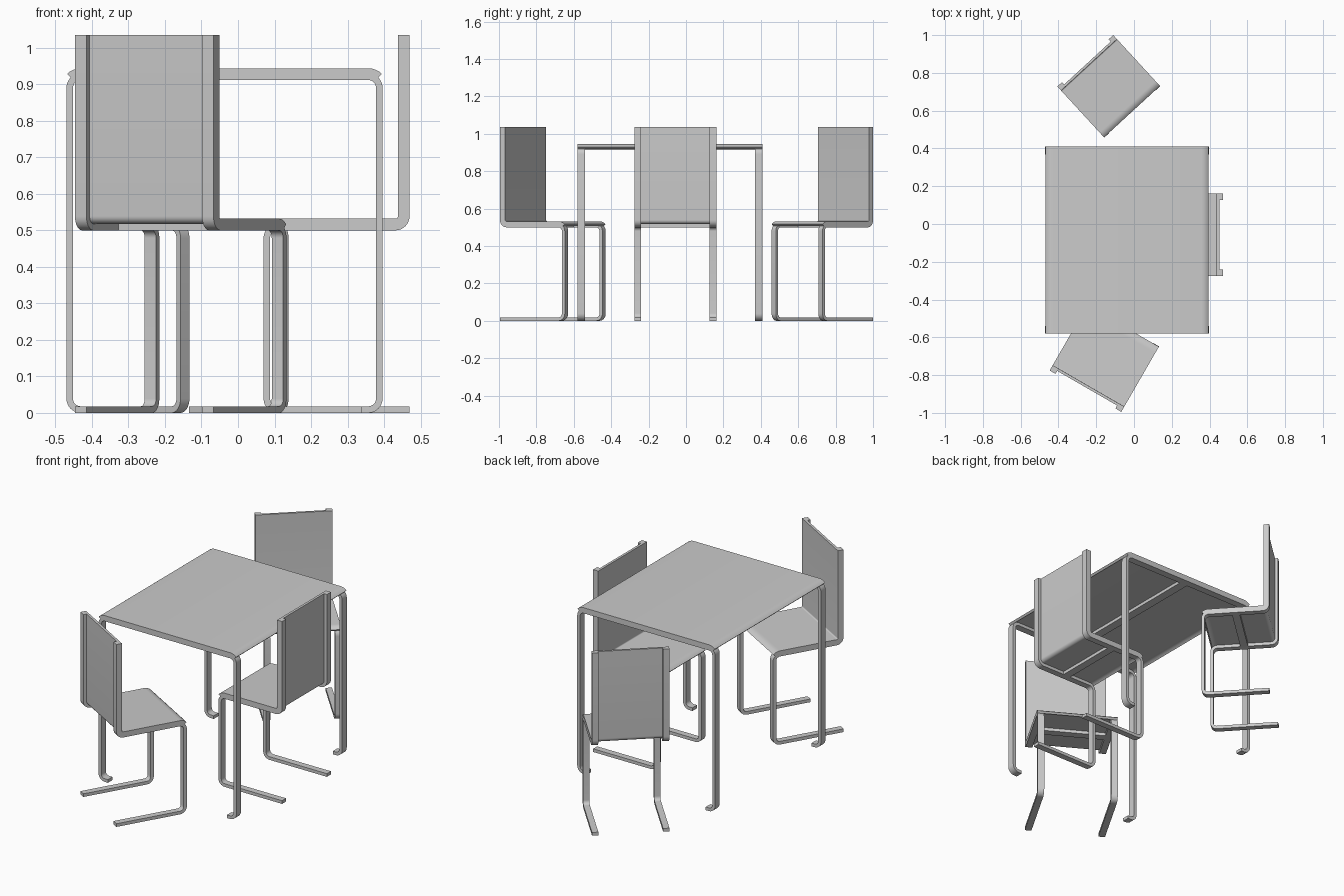
import bpy, bmesh
from math import radians
from mathutils import Matrix, Vector

if "Cube" in bpy.data.objects:
    bpy.data.objects.remove(bpy.data.objects["Cube"])

T = 0.018      # bar thickness
S = 0.014      # sheet thickness
R = 0.03       # bend radius at bar centre line
W = 0.036      # bar width
SEG = 8        # segments per bend


def bent_path(corners):
    """Fillet every inner corner; return (point, left normal) pairs in the x-z plane."""
    c = [Vector(p) for p in corners]
    d = [(b - a).normalized() for a, b in zip(c, c[1:])]
    left = lambda v: Vector((-v.y, v.x))
    out = [(c[0], left(d[0]))]
    for i in range(1, len(c) - 1):
        a, b = d[i - 1], d[i]
        sign = 1 if a.cross(b) > 0 else -1
        start = c[i] - a * R
        centre = start + left(a) * sign * R
        for k in range(SEG + 1):
            ang = sign * radians(90) * k / SEG
            n = Matrix.Rotation(ang, 2) @ left(a)
            out.append((centre - n * sign * R, n))
    out.append((c[-1], left(d[-1])))
    return out


def strip(name, path, lo, hi, y0, y1, place):
    """Sweep a flat rectangular section along the path."""
    bm = bmesh.new()
    rings = []
    for p, n in path:
        a, b = p + n * lo, p + n * hi
        rings.append([bm.verts.new((q.x, y, q.y))
                      for q, y in ((a, y0), (a, y1), (b, y1), (b, y0))])
    for r, s in zip(rings, rings[1:]):
        for i in range(4):
            j = (i + 1) % 4
            bm.faces.new((r[i], r[j], s[j], s[i]))
    bm.faces.new(rings[0])
    bm.faces.new(rings[-1])
    bmesh.ops.recalc_face_normals(bm, faces=bm.faces)
    me = bpy.data.meshes.new(name)
    bm.to_mesh(me)
    bm.free()
    ob = bpy.data.objects.new(name, me)
    bpy.context.collection.objects.link(ob)
    ob.matrix_world = place
    return ob


def cross_bar(name, x, z, width, half, place):
    up = Vector((0, 1))
    path = [(Vector((x - width / 2, z)), up), (Vector((x + width / 2, z)), up)]
    strip(name, path, -T / 2, T / 2, -half, half, place)


def chair(name, x, y, facing, scale=1.0):
    """Cantilever chair: outer back face at local x = 0, looking along +x."""
    place = (Matrix.Translation((x, y, 0)) @ Matrix.Rotation(radians(facing), 4, 'Z')
             @ Matrix.Diagonal((scale, scale, 1, 1)))
    h, depth, half, seat = T / 2, 0.40, 0.219, 0.509
    path = bent_path([(h, 1.035), (h, seat), (depth - h, seat), (depth - h, h), (0, h)])
    for side, y0 in (("right", -half), ("left", half - W)):
        strip(f"{name}_{side}_frame", path, -h, h, y0, y0 + W, place)
    # one sheet forms back and seat, rolling over the front bend
    strip(f"{name}_seat_and_back", path[:2 + SEG + SEG // 2 + 1], h, h + S, -half, half, place)
    cross_bar(f"{name}_seat_cross_bar", depth / 2, seat, 0.045, half - W, place)


def table():
    place = Matrix.Translation((-0.037, -0.085, 0))
    h, hx, half, top, foot = T / 2, 0.433 - T / 2, 0.495, 0.921, 0.05
    path = bent_path([(-hx + foot, h), (-hx, h), (-hx, top), (hx, top), (hx, h), (hx - foot, h)])
    w = 0.041
    for side, y0 in (("front", -half), ("back", half - w)):
        strip(f"table_{side}_frame", path, -h, h, y0, y0 + w, place)
    # table top, rolled over both ends
    first = 2 + SEG + SEG // 2
    strip("table_top", path[first:first + SEG + 2], h, h + S, -half, half, place)
    cross_bar("table_cross_bar", 0, top, 0.05, half - w, place)


table()
chair("front_chair", -0.257, -0.885, 60)
chair("back_chair", -0.258, 0.864, -47.4, 0.918)
chair("side_chair", 0.47, -0.057, 180)

# smooth bends, sharp edges
bpy.ops.object.select_all(action='SELECT')
bpy.context.view_layer.objects.active = bpy.context.scene.objects["table_top"]
bpy.ops.object.shade_smooth_by_angle(angle=radians(30))
